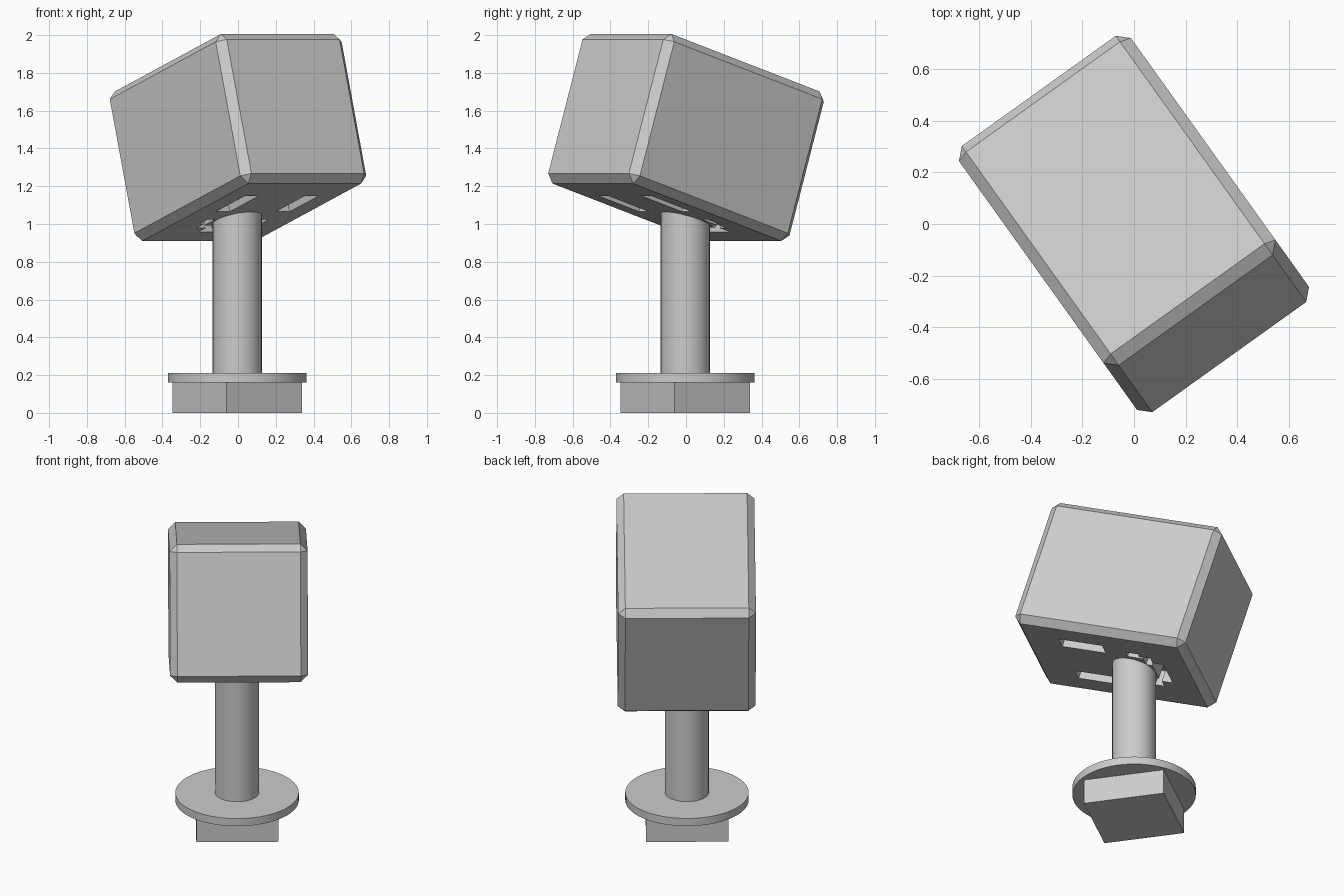
import bpy, bmesh, math
from mathutils import Matrix, Vector

cube = bpy.data.objects.get("Cube")
if cube:
    bpy.data.objects.remove(cube)

grey = bpy.data.materials.new("light grey")
grey.use_nodes = True
grey.diffuse_color = (0.6, 0.6, 0.6, 1)
grey.node_tree.nodes["Principled BSDF"].inputs["Base Color"].default_value = (0.6, 0.6, 0.6, 1)

TURN = Matrix.Rotation(math.radians(35.6), 4, 'Z')
TILT = Matrix.Rotation(math.radians(-17.5), 4, 'X')
AXIS = -0.004          # small offset of stem and foot
HEAD = Vector((0.82, 1.096, 0.83))


def make(name, bm, matrix):
    bmesh.ops.recalc_face_normals(bm, faces=bm.faces[:])
    mesh = bpy.data.meshes.new(name)
    bm.to_mesh(mesh)
    bm.free()
    mesh.materials.append(grey)
    obj = bpy.data.objects.new(name, mesh)
    bpy.context.collection.objects.link(obj)
    obj.matrix_world = matrix
    return obj


def box(name, size, matrix, chamfer=0):
    bm = bmesh.new()
    bmesh.ops.create_cube(bm, size=1)
    bmesh.ops.scale(bm, vec=size, verts=bm.verts)
    if chamfer:
        bmesh.ops.bevel(bm, geom=bm.edges[:], offset=chamfer, segments=1,
                        profile=0.5, affect='EDGES')
    return make(name, bm, matrix)


def cylinder(name, radius, low, high):
    bm = bmesh.new()
    bmesh.ops.create_cone(bm, cap_ends=True, segments=64, radius1=radius,
                          radius2=radius, depth=high - low)
    obj = make(name, bm, Matrix.Translation((AXIS, AXIS, (low + high) / 2)))
    bpy.ops.object.select_all(action='DESELECT')
    obj.select_set(True)
    bpy.context.view_layer.objects.active = obj
    bpy.ops.object.shade_smooth_by_angle(angle=math.radians(40))
    return obj


def carve(target, outline, depth):
    """Cut a recess of the given outline into the underside."""
    bm = bmesh.new()
    bottom = -HEAD.z / 2
    face = bm.faces.new([bm.verts.new((x, y, bottom - 0.1)) for x, y in outline])
    ext = bmesh.ops.extrude_face_region(bm, geom=[face])
    verts = [g for g in ext["geom"] if isinstance(g, bmesh.types.BMVert)]
    bmesh.ops.translate(bm, vec=(0, 0, 0.1 + depth), verts=verts)
    cutter = make("recess_cutter", bm, target.matrix_world.copy())
    cutter.hide_render = True
    mod = target.modifiers.new("recess", 'BOOLEAN')
    mod.operation = 'DIFFERENCE'
    mod.solver = 'EXACT'
    mod.object = cutter
    bpy.context.view_layer.update()
    bpy.ops.object.select_all(action='DESELECT')
    target.select_set(True)
    bpy.context.view_layer.objects.active = target
    bpy.ops.object.modifier_apply(modifier=mod.name)
    bpy.data.objects.remove(cutter)


# Tilted, chamfered head
head = box("head", HEAD, Matrix.Translation((0, 0, 1.458)) @ TURN @ TILT, 0.043)
bpy.context.view_layer.update()

# Two long slots in the front half of the underside
for side in (-1, 1):
    inner, outer = side * 0.15, side * 0.24
    carve(head, [(inner, -0.29), (outer, -0.29), (outer, -0.01), (inner, -0.01)], 0.1)

# Stepped curved recess behind the stem
half = [(0.15, 0.13), (0.2, 0.13), (0.2, 0.21), (0.17, 0.21), (0.17, 0.28),
        (0.11, 0.28), (0.11, 0.35)]
inner = [(0.08, 0.27), (0.08, 0.23), (0.15, 0.23)]
right_side = inner + half
carve(head, right_side + [(-x, y) for x, y in reversed(right_side)], 0.1)

# Stem, flange and square foot
cylinder("stem", 0.13, 0.2, 1.1)
cylinder("flange", 0.367, 0.16, 0.21)
box("foot", (0.49, 0.49, 0.16), Matrix.Translation((AXIS, AXIS, 0.08)) @ TURN)
